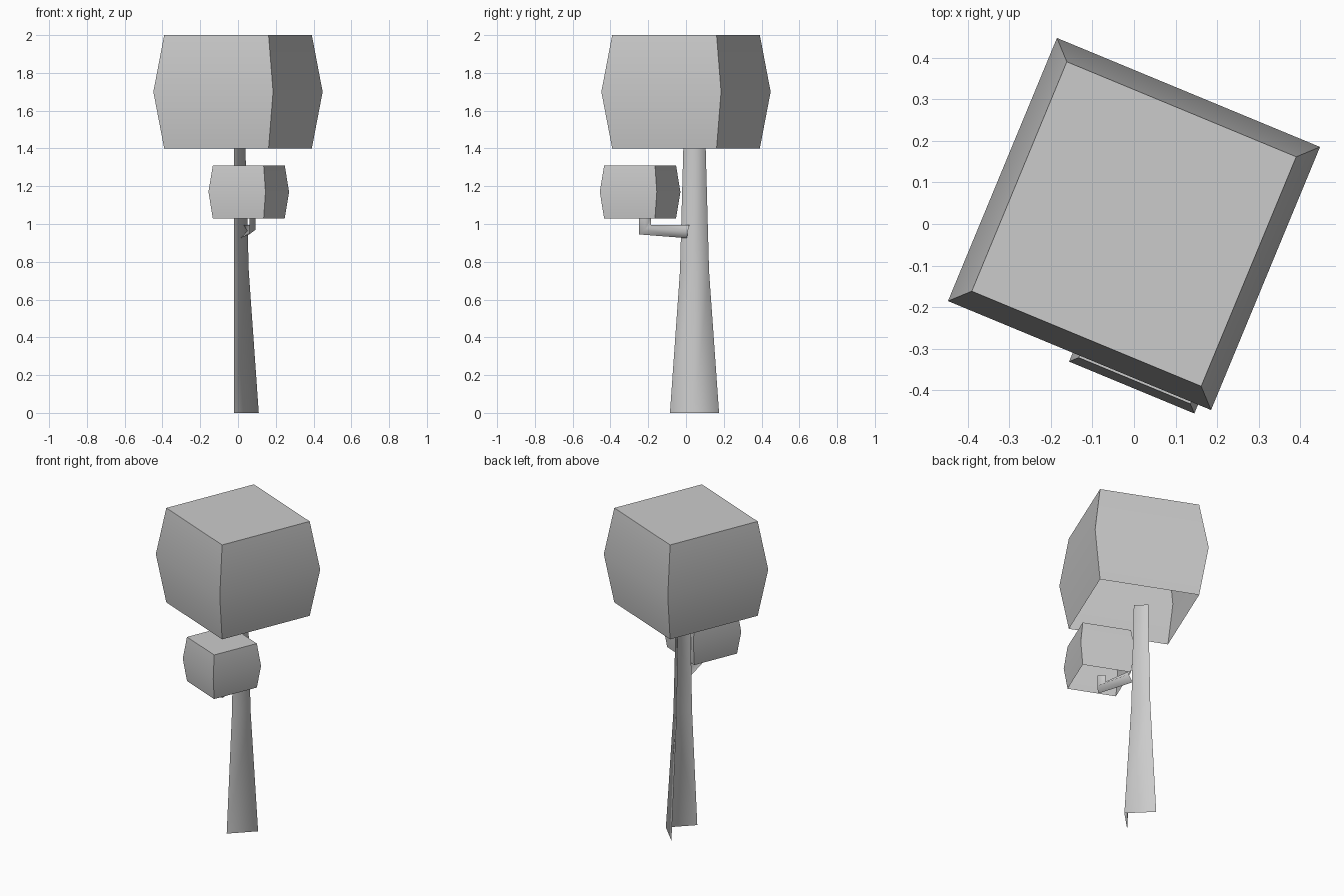
import bpy
import math

cube = bpy.data.objects.get("Cube")
if cube:
    bpy.data.objects.remove(cube, do_unlink=True)

GREY = (0.6, 0.6, 0.6, 1.0)
grey = bpy.data.materials.new("plain_grey")
grey.use_nodes = True
grey.diffuse_color = GREY
grey.node_tree.nodes["Principled BSDF"].inputs["Base Color"].default_value = GREY


def loft(name, rings, closed, cap_top, angle):
    """Skin a stack of equal rings into an open shell."""
    n = len(rings[0])
    faces = []
    for k in range(len(rings) - 1):
        for i in range(n if closed else n - 1):
            j = (i + 1) % n
            faces.append((k * n + i, k * n + j, (k + 1) * n + j, (k + 1) * n + i))
    if cap_top:
        faces.append(tuple(range((len(rings) - 1) * n, len(rings) * n)))
    mesh = bpy.data.meshes.new(name)
    mesh.from_pydata([p for ring in rings for p in ring], [], faces)
    mesh.materials.append(grey)
    obj = bpy.data.objects.new(name, mesh)
    bpy.context.collection.objects.link(obj)
    bpy.ops.object.select_all(action="DESELECT")
    obj.select_set(True)
    bpy.context.view_layer.objects.active = obj
    bpy.ops.object.shade_smooth_by_angle(angle=math.radians(angle))
    return obj


def foliage(name, x, y, low, high, end_radius, mid_radius):
    """Bulging square block, turned on its axis and open underneath."""
    levels = ((low, end_radius), ((low + high) / 2, mid_radius), (high, end_radius))
    turns = [math.radians(22.5 + 90 * i) for i in range(4)]
    rings = [[(x + r * math.cos(a), y + r * math.sin(a), z) for a in turns]
             for z, r in levels]
    return loft(name, rings, True, True, 30)


foliage("large_foliage", 0, 0, 1.4, 2.0, 0.423, 0.485)
foliage("small_foliage", 0.057, -0.243, 1.03, 1.31, 0.206, 0.231)

# Trunk: tapered two-sided shell with its ridge towards +x
tx, ty = -0.02, 0.045
trunk_levels = ((0, 0.13), (0.75, 0.077), (1.41, 0.059))
loft("trunk", [[(tx, ty - r, z), (tx + r, ty, z), (tx, ty + r, z)]
               for z, r in trunk_levels], False, False, 120)

# Branch: the same kind of shell, bent upwards into the small foliage
loft("branch", [
    [(0.013, 0.005, 0.925), (0.05, 0.01, 0.963), (0.03, 0.018, 0.995)],
    [(0.06, -0.25, 0.945), (0.093, -0.218, 0.97), (0.06, -0.185, 0.995)],
    [(0.06, -0.25, 1.04), (0.093, -0.218, 1.04), (0.06, -0.185, 1.04)],
], False, False, 120)
